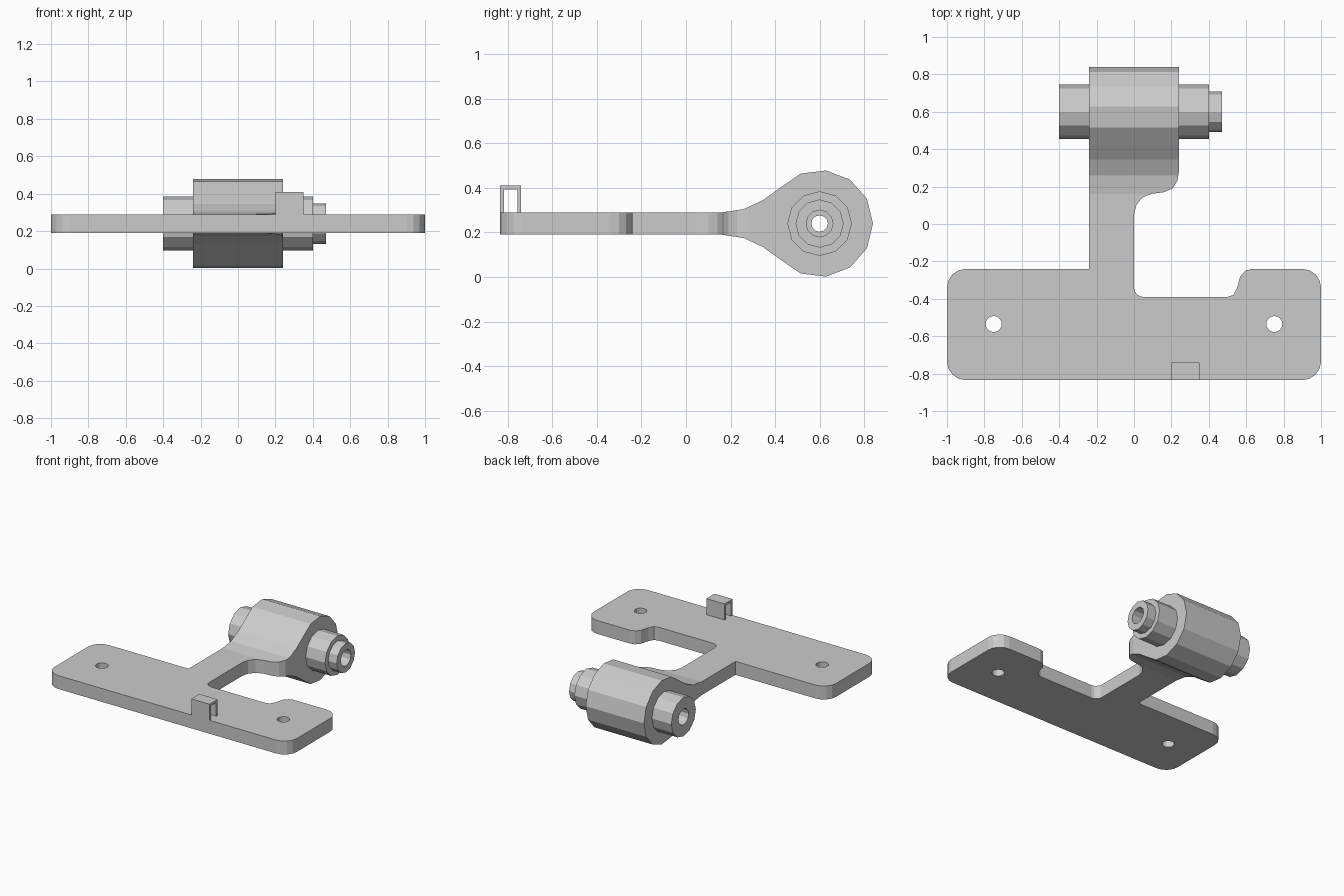
import bpy, bmesh
from math import sin, cos, pi, radians
from mathutils import Vector

if "Cube" in bpy.data.objects:
    bpy.data.objects.remove(bpy.data.objects["Cube"])


def make_object(name, bm):
    bmesh.ops.recalc_face_normals(bm, faces=bm.faces)
    mesh = bpy.data.meshes.new(name)
    bm.to_mesh(mesh)
    bm.free()
    ob = bpy.data.objects.new(name, mesh)
    bpy.context.collection.objects.link(ob)
    return ob


def prism(name, pts, axis, lo, hi):
    """Extrude a closed 2D profile along x (points are y,z) or z (points are x,y)."""
    bm = bmesh.new()
    place = (lambda p: (lo, p[0], p[1])) if axis == 'x' else (lambda p: (p[0], p[1], lo))
    face = bm.faces.new([bm.verts.new(place(p)) for p in pts])
    geom = bmesh.ops.extrude_face_region(bm, geom=[face])['geom']
    step = Vector((hi - lo, 0, 0)) if axis == 'x' else Vector((0, 0, hi - lo))
    bmesh.ops.translate(bm, vec=step, verts=[v for v in geom if isinstance(v, bmesh.types.BMVert)])
    return make_object(name, bm)


def arc(cx, cy, r, a0, a1, n=4):
    angles = [radians(a0 + (a1 - a0) * i / n) for i in range(n + 1)]
    return [(cx + r * cos(a), cy + r * sin(a)) for a in angles]


def circle(cx, cy, r, n=12):
    return arc(cx, cy, r, 0, 360, n)[:-1]


def boolean(target, cutter, operation):
    mod = target.modifiers.new(operation, 'BOOLEAN')
    mod.operation, mod.solver, mod.object = operation, 'EXACT', cutter
    bpy.context.view_layer.objects.active = target
    bpy.ops.object.modifier_apply(modifier=mod.name)
    bpy.data.objects.remove(cutter)


# Bracket: plan outline intersected with the side profile
outline = (arc(-0.9, -0.735, 0.1, 180, 270) + arc(0.9, -0.735, 0.1, 270, 360)
           + arc(0.9, -0.34, 0.1, 0, 90)
           + [(0.63, -0.24), (0.595, -0.25), (0.568, -0.28), (0.55, -0.345), (0.53, -0.38), (0.5, -0.39)]
           + arc(0.05, -0.34, 0.05, 270, 180)
           + [(0, 0.05), (0.012, 0.1), (0.045, 0.142), (0.1, 0.162),
              (0.16, 0.17), (0.205, 0.19), (0.232, 0.23), (0.24, 0.28)]
           + [(0.24, 1.0), (-0.24, 1.0), (-0.24, -0.24)]
           + arc(-0.9, -0.34, 0.1, 90, 180))
bracket = prism("bracket", outline, 'z', -0.2, 0.7)

flare = [(0.16, 0.29), (0.26, 0.305), (0.345, 0.345)]
hub = arc(0.6, 0.24, 0.24, 360 * 5 / 13, -360 * 5 / 13, 10)
side = ([(-1.0, 0.29)] + flare + hub
        + [(y, 0.48 - z) for y, z in reversed(flare)] + [(-1.0, 0.19)])
boolean(bracket, prism("side_profile", side, 'x', -1.2, 1.2), 'INTERSECT')

# Mounting holes and hub bore
for x in (-0.75, 0.75):
    boolean(bracket, prism("hole", circle(x, -0.535, 0.043, 16), 'z', 0, 0.5), 'DIFFERENCE')
boolean(bracket, prism("bore", circle(0.6, 0.24, 0.1), 'x', -0.5, 0.5), 'DIFFERENCE')

# Stepped bushing through the hub, counterbored at both ends
section = [(-0.4, 0.145), (0.4, 0.145), (0.4, 0.108), (0.47, 0.108), (0.47, 0.06),
           (0.32, 0.06), (0.32, 0.037), (-0.25, 0.037), (-0.25, 0.06), (-0.4, 0.06)]
bm = bmesh.new()
rings = [[bm.verts.new((x, y, z)) for y, z in circle(0.6, 0.24, r)] for x, r in section]
for a, b in zip(rings, rings[1:] + rings[:1]):
    for i in range(12):
        j = (i + 1) % 12
        bm.faces.new((a[i], a[j], b[j], b[i]))
make_object("bushing", bm)

# Small open clip on the front edge
clip = [(-0.835, 0.285), (-0.835, 0.41), (-0.74, 0.41), (-0.74, 0.285),
        (-0.757, 0.285), (-0.757, 0.392), (-0.818, 0.392), (-0.818, 0.285)]
prism("clip", clip, 'x', 0.2, 0.35)
